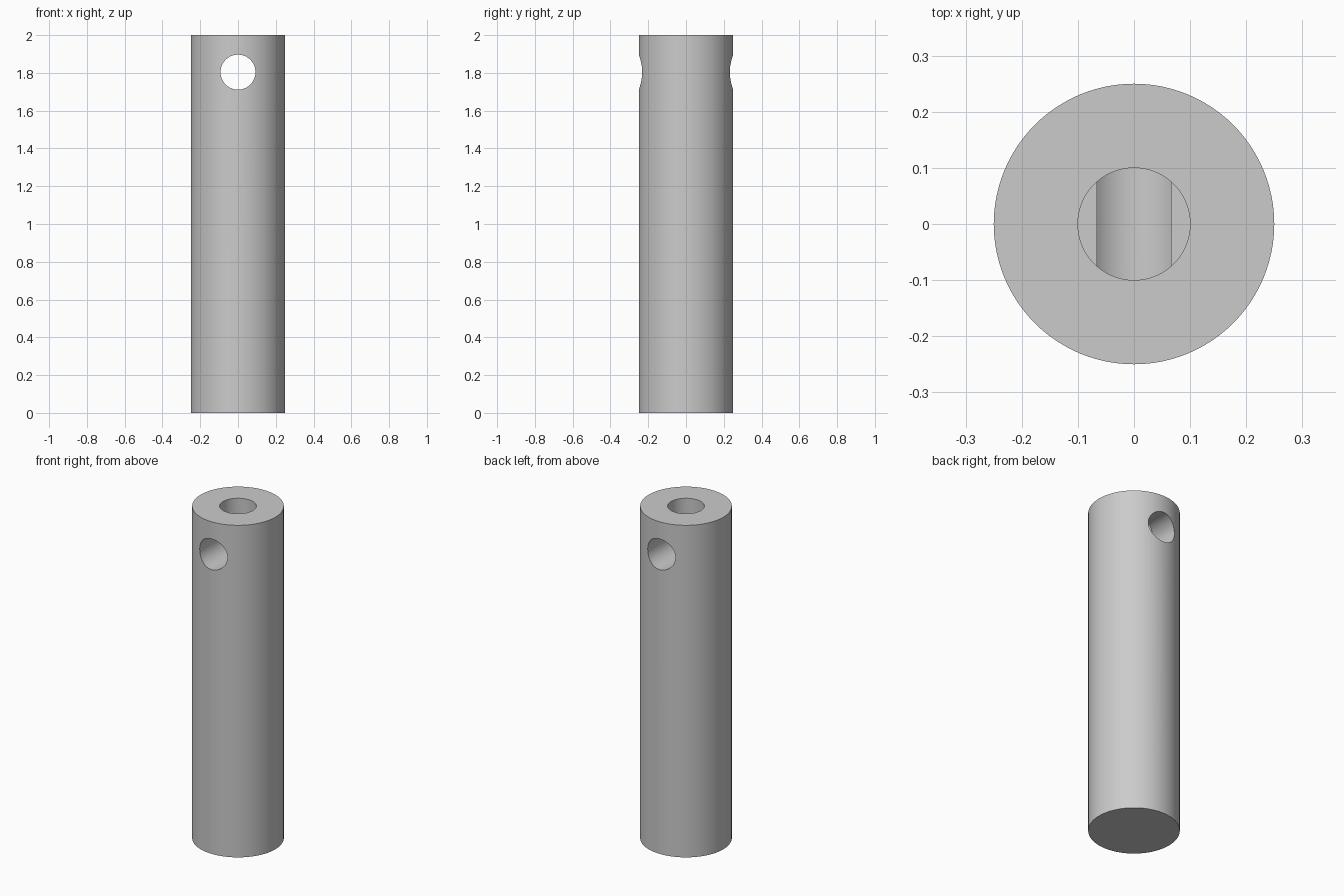
import bpy
import math

default = bpy.data.objects.get("Cube")
if default:
    bpy.data.objects.remove(default, do_unlink=True)

LENGTH, RADIUS = 2.0, 0.25
BORE_RADIUS, BORE_DEPTH = 0.1, 0.131
CROSS_RADIUS, CROSS_HEIGHT = 0.0925, 1.804

# Plain grey metal
metal = bpy.data.materials.new("grey metal")
metal.use_nodes = True
grey = (0.6, 0.6, 0.6, 1.0)
metal.diffuse_color = grey
metal.node_tree.nodes["Principled BSDF"].inputs["Base Color"].default_value = grey


def cylinder(name, radius, depth, z, tilt=0.0):
    bpy.ops.mesh.primitive_cylinder_add(
        vertices=96, radius=radius, depth=depth,
        location=(0, 0, z), rotation=(tilt, 0, 0))
    obj = bpy.context.object
    obj.name = name
    obj.data.materials.append(metal)
    return obj


# Solid round pin
pin = cylinder("pin_body", RADIUS, LENGTH, LENGTH / 2)

# Shallow blind bore in the top, and a hole through from front to back
cutters = [
    cylinder("top_bore_cutter", BORE_RADIUS, 2 * BORE_DEPTH, LENGTH),
    cylinder("cross_hole_cutter", CROSS_RADIUS, 3 * RADIUS, CROSS_HEIGHT, math.pi / 2),
]

bpy.ops.object.select_all(action="DESELECT")
pin.select_set(True)
bpy.context.view_layer.objects.active = pin
for cutter in cutters:
    cutter.hide_render = True
    cut = pin.modifiers.new(cutter.name, "BOOLEAN")
    cut.operation = "DIFFERENCE"
    cut.solver = "EXACT"
    cut.object = cutter
    bpy.ops.object.modifier_apply(modifier=cut.name)
    bpy.data.objects.remove(cutter, do_unlink=True)

# Smooth walls with crisp rims
bpy.ops.object.shade_smooth_by_angle(angle=math.radians(30))
